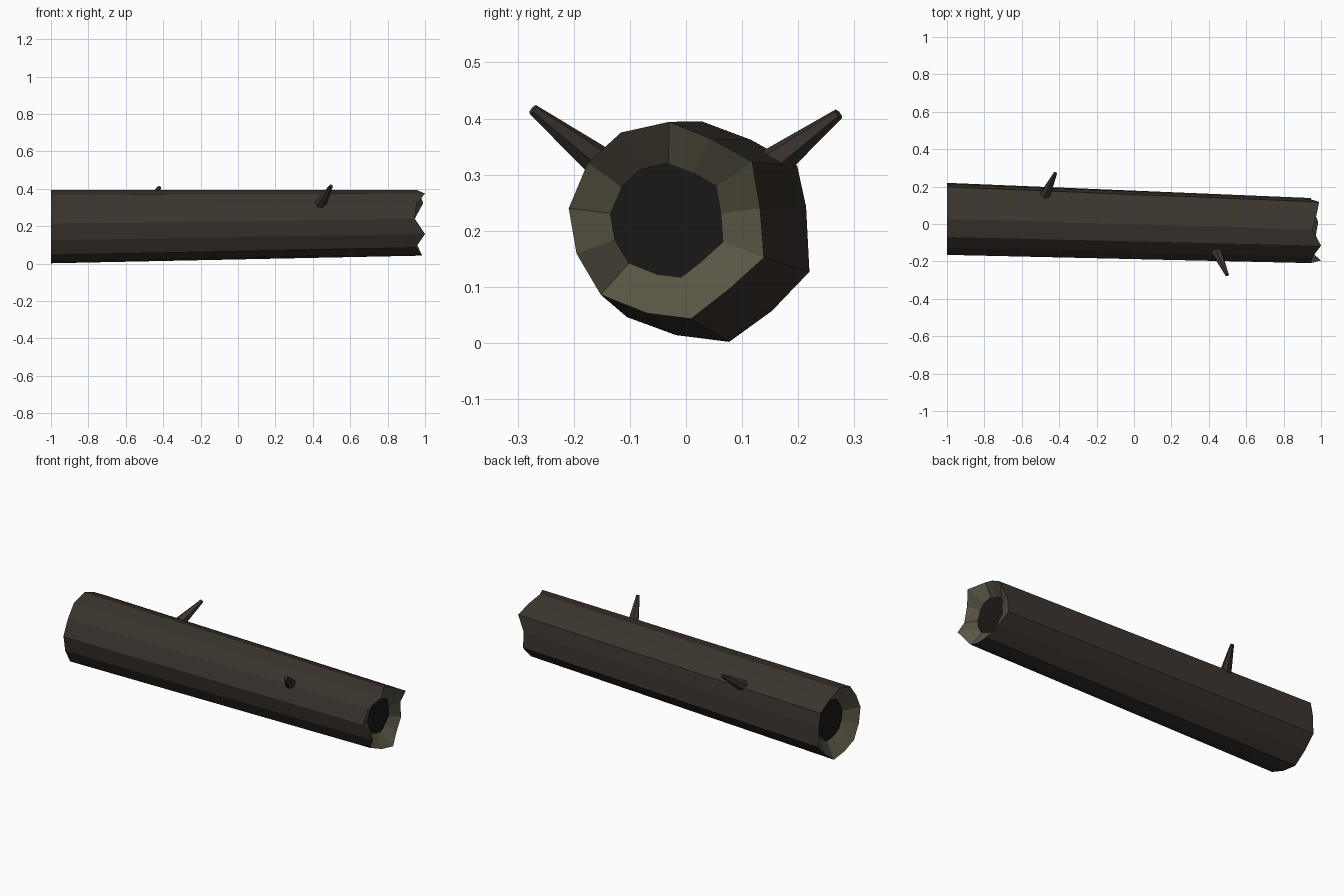
import bpy, bmesh
from mathutils import Vector

if "Cube" in bpy.data.objects:
    bpy.data.objects.remove(bpy.data.objects["Cube"])


def material(name, rgb):
    m = bpy.data.materials.new(name)
    m.diffuse_color = (*rgb, 1)
    m.use_nodes = True
    m.node_tree.nodes["Principled BSDF"].inputs["Base Color"].default_value = m.diffuse_color
    return m


bark = material("bark", (0.043, 0.034, 0.027))
wood = material("cut wood", (0.10, 0.09, 0.06))
dark = material("dark hollow", (0.011, 0.009, 0.008))


def finish(bm, name, mats):
    bmesh.ops.recalc_face_normals(bm, faces=bm.faces)
    me = bpy.data.meshes.new(name)
    bm.to_mesh(me)
    bm.free()
    for m in mats:
        me.materials.append(m)
    ob = bpy.data.objects.new(name, me)
    bpy.context.collection.objects.link(ob)
    return ob


def bridge(bm, a, b, mat):
    n = len(a)
    for i in range(n):
        j = (i + 1) % n
        bm.faces.new((a[i], a[j], b[j], b[i])).material_index = mat


# Broken end: splinter length x, then y, z of the outline
broken = [(0.955, -0.03, 0.394), (0.975, 0.045, 0.364), (0.99, 0.118, 0.323),
          (0.945, 0.132, 0.24), (0.945, 0.139, 0.152), (0.96, 0.077, 0.096),
          (0.985, 0.009, 0.043), (0.97, -0.07, 0.053), (0.95, -0.152, 0.086),
          (1.0, -0.195, 0.159), (0.945, -0.209, 0.24), (0.955, -0.175, 0.321),
          (1.0, -0.116, 0.375)]
# Clean end: y, z of the outline
clean = [(0.028, 0.395), (0.116, 0.362), (0.198, 0.316), (0.214, 0.243),
         (0.22, 0.127), (0.153, 0.057), (0.077, 0.002), (-0.018, 0.014),
         (-0.105, 0.046), (-0.15, 0.125), (-0.165, 0.215), (-0.125, 0.3),
         (-0.07, 0.37)]


def inset(points, x, scale):
    c = sum((Vector(p) for p in points), Vector()) / len(points)
    ring = [c + (Vector(p) - c) * scale for p in points]
    return [(x, p.y, p.z) for p in ring]


# Log: bark shell, sunken wood rims and dark hollows
bm = bmesh.new()
clean3 = [(-1.0, y, z) for y, z in clean]
rings = [[bm.verts.new(p) for p in r] for r in (
    inset(clean3, -0.94, 0.58), clean3, broken, inset(broken, 0.92, 0.58))]
for k, mat in enumerate((1, 0, 1)):
    bridge(bm, rings[k], rings[k + 1], mat)
for ring in (rings[0], rings[3]):
    bm.faces.new(ring).material_index = 2
finish(bm, "hollow_log", (bark, wood, dark))


# Tapered branch stubs
def stub(name, base, tip, r1=0.031, r2=0.010):
    base, tip = Vector(base), Vector(tip)
    axis = tip - base
    bm = bmesh.new()
    bmesh.ops.create_cone(bm, cap_ends=True, segments=6, radius1=r1,
                          radius2=r2, depth=axis.length)
    ob = finish(bm, name, (bark,))
    ob.rotation_mode = 'QUATERNION'
    ob.rotation_quaternion = axis.to_track_quat('Z', 'Y')
    ob.location = (base + tip) / 2


stub("front_branch_stub", (0.44, -0.145, 0.315), (0.498, -0.273, 0.416))
stub("back_branch_stub", (-0.475, 0.155, 0.318), (-0.42, 0.272, 0.408))
